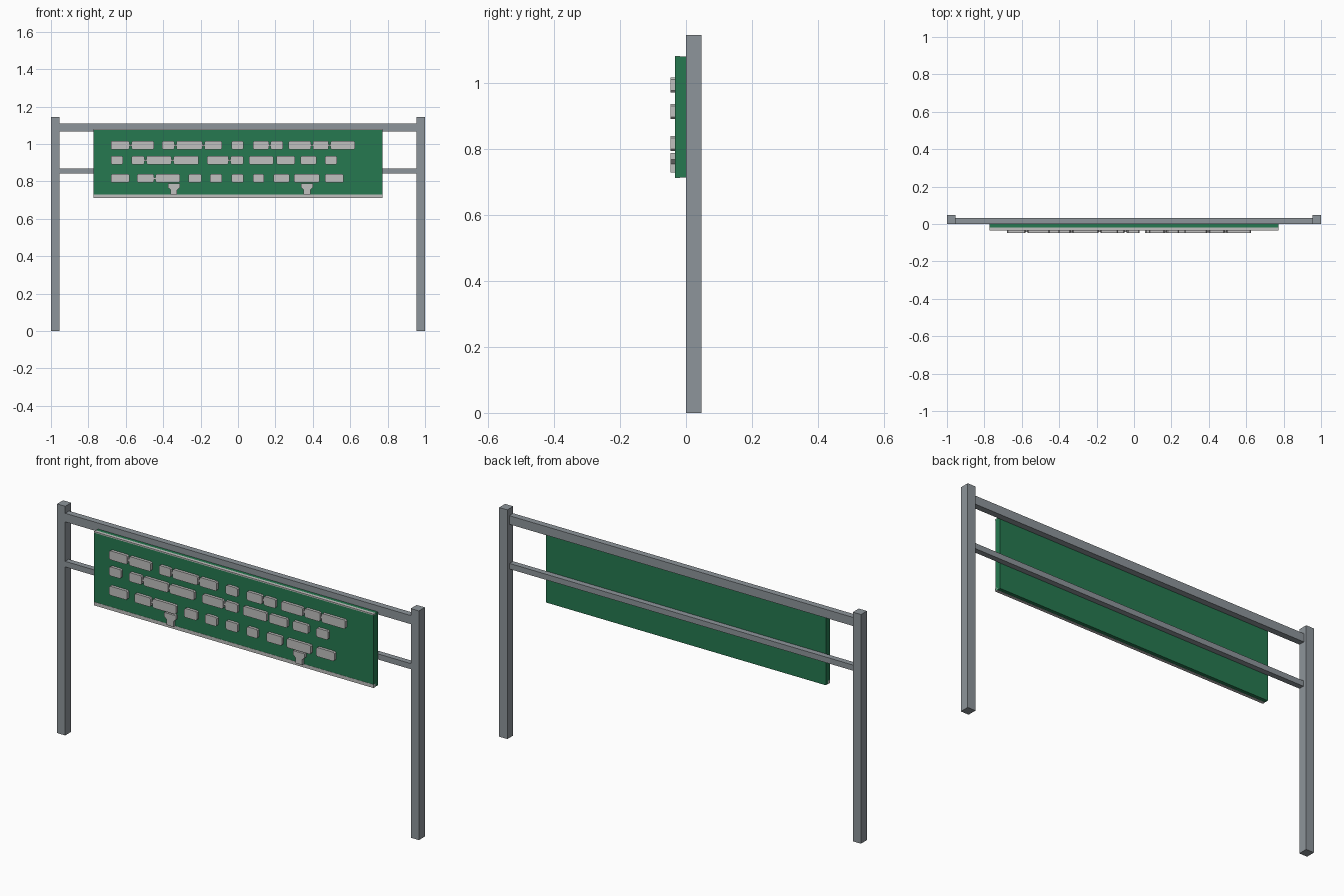
import bpy
import bmesh

default_cube = bpy.data.objects.get("Cube")
if default_cube:
    bpy.data.objects.remove(default_cube, do_unlink=True)


def make_material(name, red, green, blue):
    material = bpy.data.materials.new(name)
    material.use_nodes = True
    colour = (red, green, blue, 1)
    material.diffuse_color = colour
    material.node_tree.nodes["Principled BSDF"].inputs["Base Color"].default_value = colour
    return material


steel = make_material("steel grey", 0.27, 0.3, 0.325)
board_green = make_material("board green", 0.019, 0.19, 0.08)
pale = make_material("pale grey", 0.53, 0.53, 0.52)


def add_prism(bm, outline, front, back):
    """Extrude an x-z outline from the front plane to the back plane."""
    face = bm.faces.new([bm.verts.new((x, front, z)) for x, z in outline])
    extruded = bmesh.ops.extrude_face_region(bm, geom=[face])
    moved = [v for v in extruded["geom"] if isinstance(v, bmesh.types.BMVert)]
    bmesh.ops.translate(bm, verts=moved, vec=(0, back - front, 0))


def block_outline(left, right, bottom, top, cut=0):
    """Rectangle, with clipped corners where cut is above zero."""
    if not cut:
        return [(left, bottom), (right, bottom), (right, top), (left, top)]
    return [(left + cut, bottom), (right - cut, bottom),
            (right, bottom + cut), (right, top - cut),
            (right - cut, top), (left + cut, top),
            (left, top - cut), (left, bottom + cut)]


def build(name, material, outlines, front, back):
    bm = bmesh.new()
    for outline in outlines:
        add_prism(bm, outline, front, back)
    bmesh.ops.recalc_face_normals(bm, faces=bm.faces)
    mesh = bpy.data.meshes.new(name)
    bm.to_mesh(mesh)
    bm.free()
    mesh.materials.append(material)
    part = bpy.data.objects.new(name, mesh)
    bpy.context.collection.objects.link(part)
    return part


# Supporting frame: two posts and two rails
POST_INNER = 0.955
for name, left, right in (("left_post", POST_INNER, 1), ("right_post", -1, -POST_INNER)):
    build(name, steel, [block_outline(left, right, 0, 1.145)], 0, 0.047)
build("top_rail", steel, [block_outline(-POST_INNER, POST_INNER, 1.067, 1.11)], 0, 0.031)
build("lower_rail", steel, [block_outline(-POST_INNER, POST_INNER, 0.842, 0.87)], 0, 0.028)

# Hanging board with its pale edge strips
HALF = 0.773
BOARD_FRONT = -0.033
build("board", board_green, [block_outline(-HALF, HALF, 0.713, 1.08)], BOARD_FRONT, 0)
build("top_strip", pale, [block_outline(-HALF, HALF, 1.075, 1.081)], BOARD_FRONT - 0.001, -0.018)
build("bottom_strip", pale, [block_outline(-HALF, HALF, 0.712, 0.729)], BOARD_FRONT - 0.001, -0.018)

# Raised blocks: left and right edges along each row, in thousandths
BLOCK_FRONT = -0.047
ROW_HEIGHT = 0.045
rows = {
    "upper_blocks": (0.971, [
        (-680, -580), (-570, -450), (-405, -340), (-330, -190), (-180, -85), (-35, 30),
        (80, 165), (175, 240), (270, 390), (400, 485), (495, 625)]),
    "middle_blocks": (0.891, [
        (-680, -615), (-570, -500), (-490, -355), (-345, -210), (-165, -50), (-40, 30),
        (60, 190), (205, 305), (335, 420), (465, 530)]),
    "lower_blocks": (0.794, [
        (-680, -580), (-540, -450), (-440, -310), (-265, -195), (-150, -85), (-35, 30),
        (80, 140), (190, 275), (300, 435), (465, 565)]),
}
for name, (bottom, spans) in rows.items():
    outlines = [block_outline(a / 1000, b / 1000, bottom, bottom + ROW_HEIGHT, 0.006)
                for a, b in spans]
    build(name, pale, outlines, BLOCK_FRONT, BOARD_FRONT)

    # Small bridges between blocks that nearly touch
    middle = bottom + ROW_HEIGHT / 2
    bridges = [block_outline(a[1] / 1000, b[0] / 1000, middle - 0.005, middle + 0.005)
               for a, b in zip(spans, spans[1:]) if b[0] - a[1] <= 10]
    build(name.replace("blocks", "bridges"), pale, bridges, BLOCK_FRONT + 0.004, BOARD_FRONT)

# Two funnel-shaped pieces under the lowest row
half_profile = [(0.018, 0.729), (0.018, 0.755), (0.032, 0.768), (0.032, 0.788)]
for name, centre in (("right_funnel", -0.343), ("left_funnel", 0.369)):
    outline = [(centre + w, z) for w, z in half_profile]
    outline += [(centre - w, z) for w, z in reversed(half_profile)]
    build(name, pale, [outline], BLOCK_FRONT, BOARD_FRONT)
